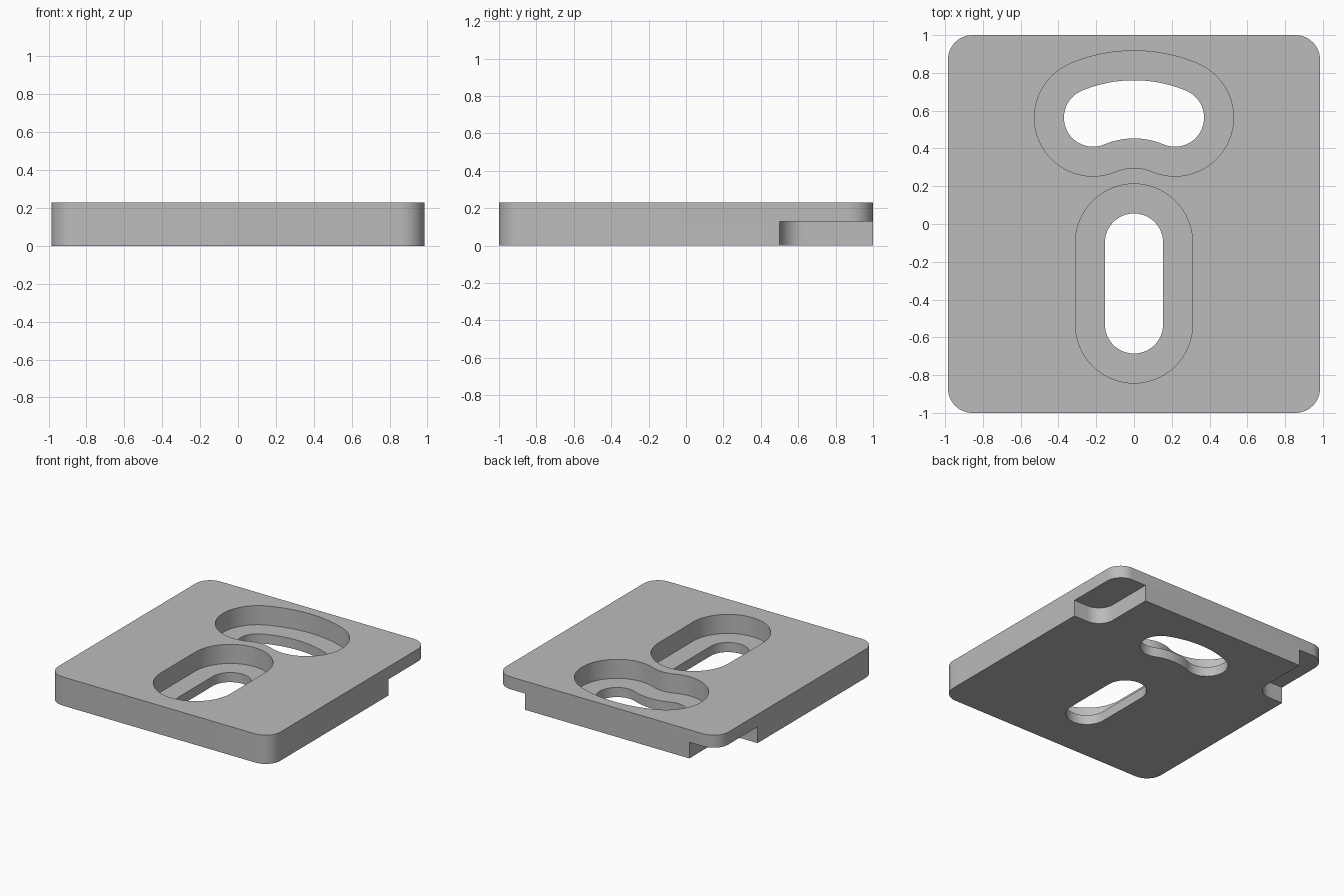
import bpy
import bmesh
from math import pi, sin, cos, asin, atan2, radians
from mathutils import Vector

if "Cube" in bpy.data.objects:
    bpy.data.objects.remove(bpy.data.objects["Cube"])

HALF_X, HALF_Y, HEIGHT = 0.985, 1.0, 0.23
CORNER = 0.13
LEDGE_Z, NOTCH_Z = 0.077, 0.13
HOLE_R, RECESS_R = 0.154, 0.31

grey = bpy.data.materials.new("plain grey")
grey.use_nodes = True
colour = (0.5, 0.5, 0.5, 1)
grey.diffuse_color = colour
grey.node_tree.nodes["Principled BSDF"].inputs["Base Color"].default_value = colour


def arc(centre, r, start, end, steps):
    """Points along a circular arc."""
    angles = [start + (end - start) * i / steps for i in range(steps + 1)]
    return [Vector((centre[0] + r * cos(a), centre[1] + r * sin(a))) for a in angles]


def rounded_rect(x0, x1, y0, y1, r):
    """Counter-clockwise rectangle with round corners."""
    centres = [(x1 - r, y1 - r), (x0 + r, y1 - r), (x0 + r, y0 + r), (x1 - r, y0 + r)]
    points = []
    for i, c in enumerate(centres):
        points += arc(c, r, i * pi / 2, (i + 1) * pi / 2, 12)
    return points


def slot(path, r):
    """Outline at distance r around an open path, with round ends."""
    points = []
    for side in (path, path[::-1]):
        tangents = [side[min(i + 1, len(side) - 1)] - side[max(i - 1, 0)]
                    for i in range(len(side))]
        for p, t in zip(side[1:-1], tangents[1:-1]):
            t = t.normalized()
            points.append(p + r * Vector((t.y, -t.x)))
        a = atan2(tangents[-1].y, tangents[-1].x)
        points += arc(side[-1], r, a - pi / 2, a + pi / 2, 32)
    return points


def prism(name, outline, z0, z1):
    """Upright solid from a flat outline."""
    bm = bmesh.new()
    base = bm.faces.new([bm.verts.new((p.x, p.y, z0)) for p in outline])
    top = bmesh.ops.extrude_face_region(bm, geom=[base])["geom"]
    verts = [v for v in top if isinstance(v, bmesh.types.BMVert)]
    bmesh.ops.translate(bm, vec=(0, 0, z1 - z0), verts=verts)
    bmesh.ops.recalc_face_normals(bm, faces=bm.faces)
    mesh = bpy.data.meshes.new(name)
    bm.to_mesh(mesh)
    bm.free()
    obj = bpy.data.objects.new(name, mesh)
    bpy.context.collection.objects.link(obj)
    mesh.materials.append(grey)
    return obj


def cut(target, outline, z0, z1):
    """Subtract a prism and discard the cutter."""
    cutter = prism("cutter", outline, z0, z1)
    cutter.hide_render = True
    mod = target.modifiers.new("cut", "BOOLEAN")
    mod.operation = "DIFFERENCE"
    mod.solver = "EXACT"
    mod.object = cutter
    bpy.context.view_layer.objects.active = target
    bpy.ops.object.modifier_apply(modifier=mod.name)
    bpy.data.objects.remove(cutter)


# Plate with rounded corners
plate = prism("slotted_plate",
              rounded_rect(-HALF_X, HALF_X, -HALF_Y, HALF_Y, CORNER), 0, HEIGHT)

# Straight slot and curved slot, each with a wider recess above a ledge
straight = [Vector((0, -0.532 + 0.434 * i / 2)) for i in range(3)]
bend = 0.56
spread = asin(0.217 / bend)
curved = arc((0, 0.607 - bend), bend, pi / 2 + spread, pi / 2 - spread, 24)
for path in (straight, curved):
    cut(plate, slot(path, RECESS_R), LEDGE_Z, HEIGHT + 0.1)
    cut(plate, slot(path, HOLE_R), -0.1, HEIGHT + 0.1)

# Notches under both back corners
for side in (-1, 1):
    xs = sorted((side * 0.73, side * 1.3))
    cut(plate, rounded_rect(xs[0], xs[1], 0.5, 1.4, CORNER), -0.1, NOTCH_Z)

# Smooth the round walls, keep the rims sharp
bpy.ops.object.select_all(action="DESELECT")
plate.select_set(True)
bpy.context.view_layer.objects.active = plate
bpy.ops.object.shade_smooth_by_angle(angle=radians(30))
